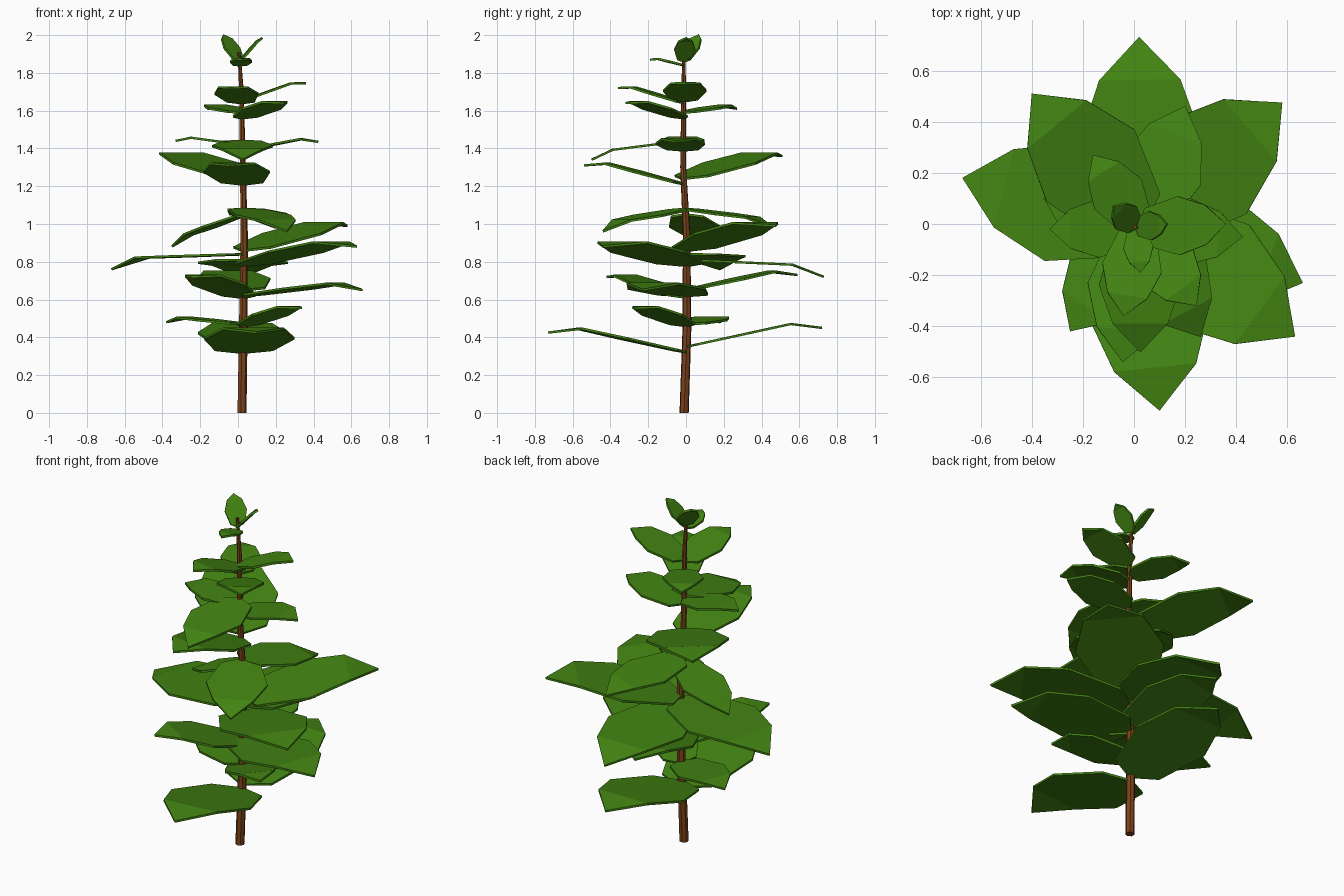
import bpy
import bmesh
from math import cos, sin, tau
from mathutils import Vector

cube = bpy.data.objects.get("Cube")
if cube:
    bpy.data.objects.remove(cube)


def make_material(name, colour):
    mat = bpy.data.materials.new(name)
    mat.use_nodes = True
    mat.diffuse_color = colour
    mat.node_tree.nodes["Principled BSDF"].inputs["Base Color"].default_value = colour
    return mat


leaf_green = make_material("leaf green", (0.055, 0.23, 0.006, 1))
bark_brown = make_material("bark brown", (0.2, 0.055, 0.01, 1))


def make_object(name, bm, mat):
    bmesh.ops.recalc_face_normals(bm, faces=bm.faces)
    mesh = bpy.data.meshes.new(name)
    bm.to_mesh(mesh)
    bm.free()
    mesh.materials.append(mat)
    obj = bpy.data.objects.new(name, mesh)
    bpy.context.collection.objects.link(obj)
    return obj


# Slightly bent, tapering stem: centre and radius at each joint
STEM = [((0.02, -0.01, 0), 0.025), ((0.027, 0.005, 0.45), 0.024),
        ((0.032, 0.003, 0.95), 0.02), ((0.025, -0.015, 1.3), 0.016),
        ((0.018, -0.012, 1.7), 0.013), ((0.005, -0.012, 1.91), 0.008)]


def stem_centre(z):
    for (a, _), (b, _) in zip(STEM, STEM[1:]):
        if z <= b[2]:
            return Vector(a).lerp(Vector(b), (z - a[2]) / (b[2] - a[2]))
    return Vector(STEM[-1][0])


def make_stem(sides=7):
    bm = bmesh.new()
    rings = []
    for (x, y, z), r in STEM:
        rings.append([bm.verts.new((x + r * cos(tau * i / sides),
                                    y + r * sin(tau * i / sides), z))
                      for i in range(sides)])
    for low, high in zip(rings, rings[1:]):
        for i in range(sides):
            j = (i + 1) % sides
            bm.faces.new((low[i], low[j], high[j], high[i]))
    bm.faces.new(rings[0])
    bm.faces.new(rings[-1])
    make_object("stem", bm, bark_brown)


# Leaf outline: fraction of length, fraction of half width
OUTLINE = [(0, 0.1), (0.08, 0.64), (0.46, 1), (0.77, 0.67)]
KNEE = 0.77


def make_leaf(name, x, y, base_z, tip_z):
    base = stem_centre(base_z)
    tip = Vector((x, y, tip_z))
    along = tip - base
    length = along.length
    side = Vector((-along.y, along.x, 0)).normalized() * length * 0.325
    arch = Vector((0, 0, 0.06 * length))
    bm = bmesh.new()
    rows = []
    for t, w in OUTLINE:
        mid = base + along * t + arch * (t / KNEE)
        rows.append([bm.verts.new(mid + side * w * s) for s in (-1, 1)])
    for a, b in zip(rows, rows[1:]):
        bm.faces.new((a[0], a[1], b[1], b[0]))
    bm.faces.new((rows[-1][0], rows[-1][1], bm.verts.new(tip)))
    leaf = make_object(name, bm, leaf_green)
    thick = leaf.modifiers.new("thickness", "SOLIDIFY")
    thick.thickness = 0.012
    thick.offset = 0


# Leaves from bottom to top: tip x, tip y, base height, tip height
LEAVES = [
    (0.10, -0.73, 0.32, 0.425), (0.02, 0.72, 0.35, 0.45),
    (0.34, -0.28, 0.46, 0.555), (-0.38, 0.18, 0.47, 0.48),
    (-0.25, -0.42, 0.61, 0.72), (0.66, -0.23, 0.62, 0.65),
    (-0.08, 0.59, 0.65, 0.73), (0.02, 0.73, 0.81, 0.72),
    (-0.67, 0.18, 0.84, 0.76), (0.63, -0.44, 0.78, 0.88),
    (0.58, 0.475, 0.86, 0.99), (-0.35, 0.10, 1.05, 0.88),
    (0.20, 0.46, 1.08, 0.98), (0.26, -0.44, 1.08, 0.96),
    (-0.045, -0.54, 1.21, 1.31), (-0.40, 0.51, 1.24, 1.36),
    (0.025, -0.50, 1.44, 1.34), (0.425, -0.05, 1.39, 1.435),
    (-0.33, -0.02, 1.42, 1.44), (0.245, -0.32, 1.56, 1.64),
    (-0.16, 0.27, 1.59, 1.61), (0.36, 0.0, 1.65, 1.745),
    (-0.04, -0.36, 1.64, 1.72), (0.025, -0.19, 1.84, 1.87),
    (0.13, 0.0, 1.86, 1.985), (-0.08, 0.07, 1.86, 2.0),
]

make_stem()
for number, leaf in enumerate(LEAVES, 1):
    make_leaf(f"leaf_{number}", *leaf)
